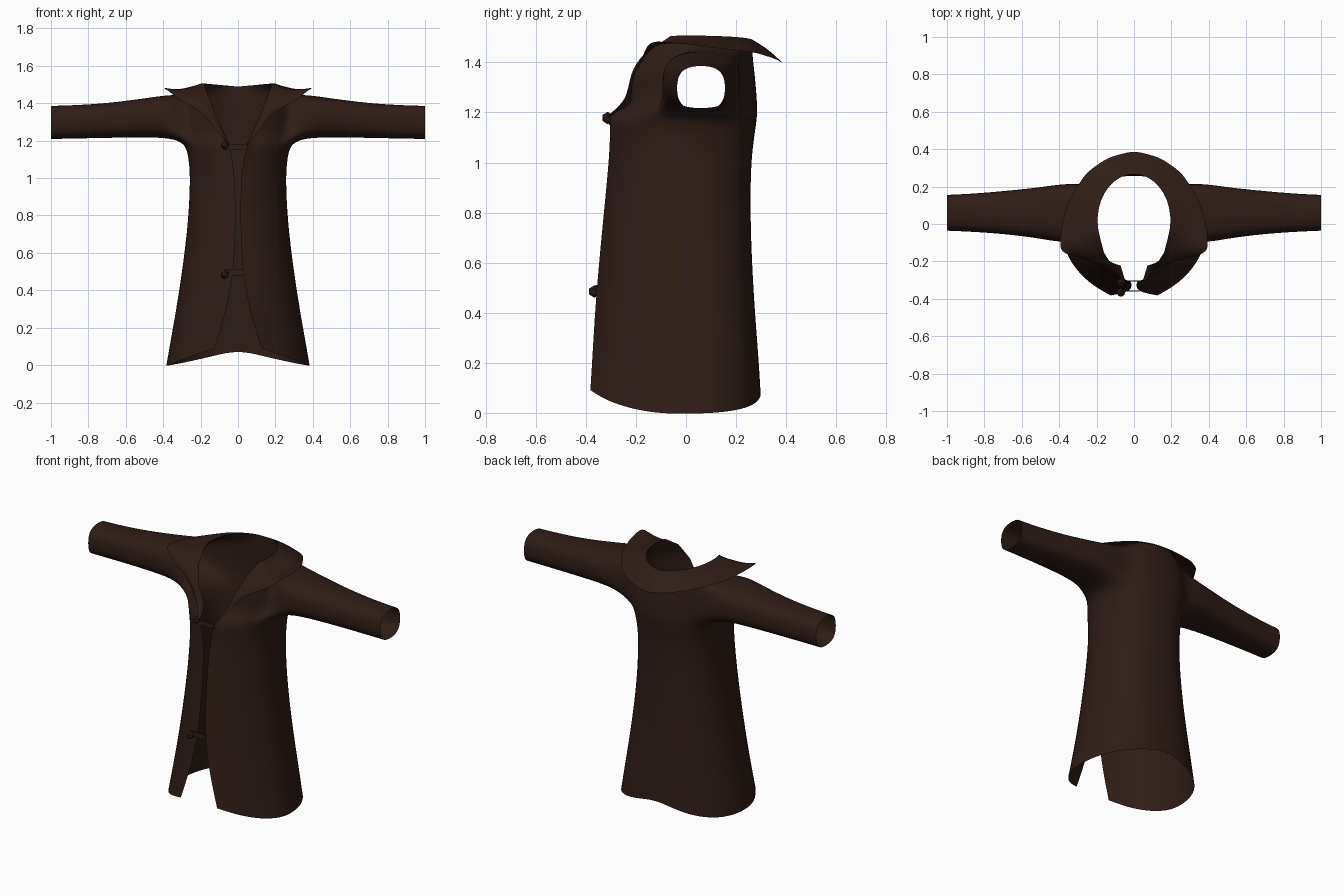
import bpy, bmesh, math
from mathutils import Vector

if "Cube" in bpy.data.objects:
    bpy.data.objects.remove(bpy.data.objects["Cube"])

mat = bpy.data.materials.new("dark_brown_cloth")
mat.diffuse_color = (0.029, 0.0125, 0.0085, 1)
mat.use_nodes = True
mat.node_tree.nodes["Principled BSDF"].inputs["Base Color"].default_value = mat.diffuse_color


def finish(bm, name, mirrored=True):
    me = bpy.data.meshes.new(name)
    bm.to_mesh(me)
    bm.free()
    ob = bpy.data.objects.new(name, me)
    bpy.context.collection.objects.link(ob)
    me.materials.append(mat)
    if mirrored:
        m = ob.modifiers.new("mirror", 'MIRROR')
        m.use_clip = True
        m.merge_threshold = 0.001
        s = ob.modifiers.new("smooth", 'SUBSURF')
        s.levels = s.render_levels = 2
        s.boundary_smooth = 'PRESERVE_CORNERS'
        for p in me.polygons:
            p.use_smooth = True
    return ob


def power(v, p):
    return math.copysign(abs(v) ** p, v)


# Coat body: half rings from front opening to back centre
# (z, half width, opening x, opening y, back y)
rows = [(-0.004, .388, .125, -.382, .302), (.2, .352, .09, -.375, .295),
        (.45, .31, .025, -.361, .275), (.75, .27, .012, -.333, .26),
        (1.0, .258, .015, -.308, .262), (1.11, .268, .033, -.303, .277),
        (1.185, .285, .047, -.303, .288), (1.235, .29, .072, -.222, .287),
        (1.345, .29, .122, -.212, .278), (1.442, .275, .16, -.155, .265),
        (1.507, .195, .185, -.06, .267)]
N = 10
FP, BP = 1.12, .82      # flatter front, squarer back
bm = bmesh.new()
crease = bm.edges.layers.float.new("crease_edge")
grid = []
for j, (z, w, gap, ye, yb) in enumerate(rows):
    top = j == len(rows) - 1
    fp, bp = (1, 1) if top else (FP, BP)
    t0 = math.asin((gap / w) ** (1 / fp))
    r = (yb - ye) / (1 + math.cos(t0) ** fp)
    ring = []
    for i in range(N + 1):
        t = t0 + (math.pi - t0) * i / N
        p = fp if t < math.pi / 2 else bp
        x = w * math.sin(t) ** p if i < N else 0
        y = yb - r - r * power(math.cos(t), p)
        dz = 0
        if j == 0:      # hem rises at front and back
            dz = 0.14 * (1 - x / w) if y < 0 else 0.085 * (1 - x / w) ** 1.15
        elif top:
            dz = -0.018 * (1 - x / w)
        ring.append(bm.verts.new((x, y, z + dz)))
    grid.append(ring)
C0, C1, R0, R1 = 3, 7, 6, 9     # armhole block
for j in range(len(rows) - 1):
    for i in range(N):
        if C0 <= i < C1 and R0 <= j < R1:
            continue
        bm.faces.new((grid[j][i], grid[j][i + 1], grid[j + 1][i + 1], grid[j + 1][i]))

# Sleeve grown from the armhole loop
loop = [grid[R0][i] for i in range(C0, C1)] + [grid[j][C1] for j in range(R0, R1)]
loop += [grid[R1][i] for i in range(C1, C0, -1)] + [grid[j][C0] for j in range(R1, R0, -1)]
K = len(loop)
# (x, front y, back y, bottom z, top z)
for x, y0, y1, z0, z1 in [(.36, -.11, .222, 1.212, 1.45), (.5, -.08, .199, 1.216, 1.428),
                          (.7, -.055, .178, 1.213, 1.402), (.88, -.043, .163, 1.209, 1.391),
                          (1.0, -.038, .158, 1.207, 1.388)]:
    ring = []
    for k in range(K):
        a = -math.pi / 2 + (k - (C1 - C0) / 2) * 2 * math.pi / K
        ring.append(bm.verts.new((x, (y0 + y1) / 2 + (y1 - y0) / 2 * power(math.cos(a), .75),
                                  (z0 + z1) / 2 + (z1 - z0) / 2 * power(math.sin(a), .75))))
    for k in range(K):
        n = (k + 1) % K
        bm.faces.new((loop[k], loop[n], ring[n], ring[k]))
    loop = ring

# Collar and lapels folded out from the neck edge
inner = [grid[j][0] for j in range(R0, len(rows) - 1)] + grid[-1]
lapel = [(.062, -.306, 1.192), (.115, -.232, 1.255), (.195, -.212, 1.362), (.30, -.175, 1.405)]
neck = [(.398, -.155, 1.488), (.388, -.01, 1.474), (.345, .135, 1.455),
        (.255, .275, 1.44), (.14, .355, 1.415), (0, .392, 1.395)]
outer = [Vector(p) for p in lapel]
for i in range(N + 1):
    a, b = Vector(neck[i // 2]), Vector(neck[(i + 1) // 2])
    outer.append((a + b) / 2)
bulge = [(0, 0), (-.008, 0), (-.014, .006), (-.008, .012), (0, -.022), (0, -.02), (0, -.012),
         (0, -.004)] + [(0, .008)] * 7
strips = []
for v, b, (by, bz) in zip(inner, outer, bulge):
    strips.append([v] + [bm.verts.new(v.co.lerp(b, s / 4) + Vector((0, by, bz)) * math.sin(math.pi * s / 4))
                         for s in range(1, 5)])
for p, q in zip(strips, strips[1:]):
    for s in range(4):
        bm.faces.new((p[s], p[s + 1], q[s + 1], q[s]))
    e = bm.edges.get((p[0], q[0]))
    e[crease] = 1.0
    e.smooth = False
finish(bm, "coat_with_collar")

# Toggle buttons with straps across the opening
for label, y, z, zs, x0, x1 in [("upper", -.313, 1.178, 1.165, -.07, .05),
                                ("lower", -.366, .485, .495, -.07, .03)]:
    bm = bmesh.new()
    bmesh.ops.create_icosphere(bm, subdivisions=1, radius=.025)
    bmesh.ops.translate(bm, vec=(-.07, y, z), verts=bm.verts)
    finish(bm, label + "_button", False)
    bm = bmesh.new()
    bmesh.ops.create_cube(bm, size=1)
    bmesh.ops.scale(bm, vec=(x1 - x0, .006, .03), verts=bm.verts)
    bmesh.ops.translate(bm, vec=((x0 + x1) / 2, y + .008, zs), verts=bm.verts)
    finish(bm, label + "_strap", False)
